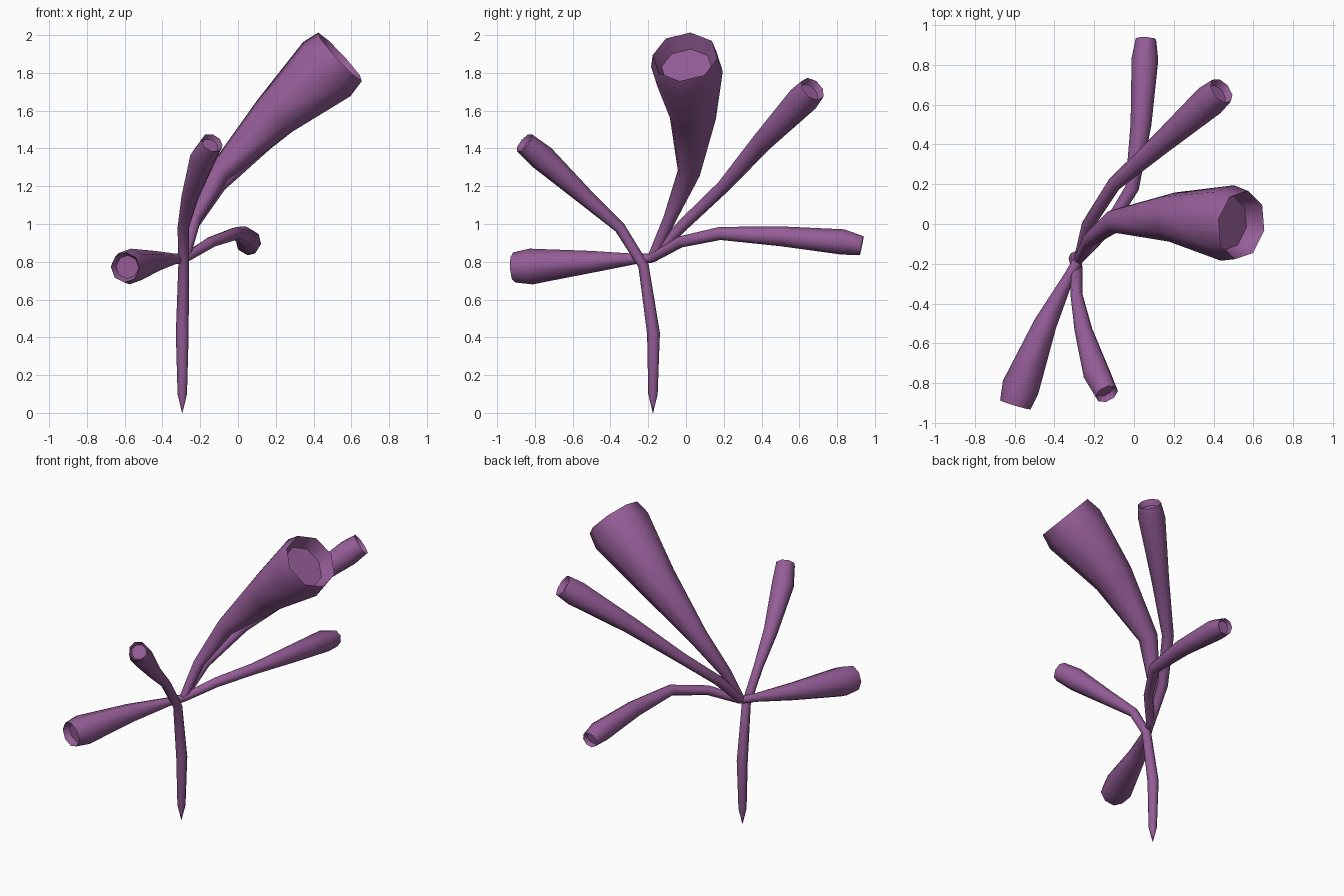
import bpy, bmesh, math
from mathutils import Vector

if "Cube" in bpy.data.objects:
    bpy.data.objects.remove(bpy.data.objects["Cube"])

SIDES = 8
mat = bpy.data.materials.new("purple")
mat.diffuse_color = (0.30, 0.11, 0.31, 1)
mat.use_nodes = True
mat.node_tree.nodes["Principled BSDF"].inputs["Base Color"].default_value = mat.diffuse_color


def tube(name, path):
    """Sweep a ring along (x, y, z, radius) points; the far end is a hollow cup."""
    pts = [Vector(p[:3]) for p in path]
    radii = [p[3] for p in path]
    dirs = []
    for i in range(len(pts)):
        a = pts[max(i - 1, 0)]
        b = pts[min(i + 1, len(pts) - 1)]
        dirs.append((b - a).normalized())
    # recess inside the mouth
    end, r = pts[-1], radii[-1]
    pts.append(end - dirs[-1] * r * 0.5)
    radii.append(r * 0.78)
    dirs.append(dirs[-1])

    bm = bmesh.new()
    side = dirs[0].orthogonal().normalized()
    rings = []
    for i, (p, d, rad) in enumerate(zip(pts, dirs, radii)):
        if i:
            side = dirs[i - 1].rotation_difference(d) @ side
        side = (side - d * side.dot(d)).normalized()
        other = d.cross(side)
        ring = []
        for k in range(SIDES):
            t = 2 * math.pi * k / SIDES
            ring.append(bm.verts.new(p + rad * (math.cos(t) * side + math.sin(t) * other)))
        rings.append(ring)
    for a, b in zip(rings, rings[1:]):
        for k in range(SIDES):
            n = (k + 1) % SIDES
            bm.faces.new((a[k], a[n], b[n], b[k]))
    bm.faces.new(rings[0][::-1])
    bm.faces.new(rings[-1])
    bmesh.ops.recalc_face_normals(bm, faces=bm.faces)
    mesh = bpy.data.meshes.new(name)
    bm.to_mesh(mesh)
    bm.free()
    mesh.materials.append(mat)
    obj = bpy.data.objects.new(name, mesh)
    bpy.context.collection.objects.link(obj)
    bpy.ops.object.select_all(action='DESELECT')
    obj.select_set(True)
    bpy.context.view_layer.objects.active = obj
    bpy.ops.object.shade_smooth_by_angle(angle=math.radians(50))


HUB = (-.28, -.18, .82, .025)

# pointed stem that bends into the front branch
tube("stem_and_front_branch", [
    (-.295, -.175, 0, .001), (-.295, -.175, .1, .025), (-.295, -.172, .42, .034),
    (-.288, -.225, .78, .028), (-.29, -.35, .98, .03), (-.255, -.53, 1.14, .045),
    (-.185, -.76, 1.35, .07), (-.137, -.855, 1.43, .06)])

# low front-left branch
tube("left_branch", [
    HUB, (-.33, -.27, .815, .028), (-.445, -.5, .80, .058),
    (-.57, -.82, .775, .095), (-.597, -.91, .77, .08)])

# large trumpet
tube("large_trumpet", [
    HUB, (-.23, -.085, 1.03, .035), (-.1, .015, 1.27, .06),
    (.19, .035, 1.57, .125), (.47, .005, 1.82, .193), (.54, -.005, 1.885, .175)])

# rising back branch
tube("back_right_branch", [
    HUB, (-.235, -.01, 1.0, .032), (-.1, .2, 1.2, .036),
    (.13, .4, 1.43, .055), (.38, .62, 1.66, .083), (.44, .67, 1.715, .072)])

# drooping back branch
tube("back_branch", [
    HUB, (-.14, -.03, .905, .03), (-.01, .18, .95, .035),
    (.035, .5, .935, .053), (.055, .83, .905, .068), (.06, .93, .885, .052)])
